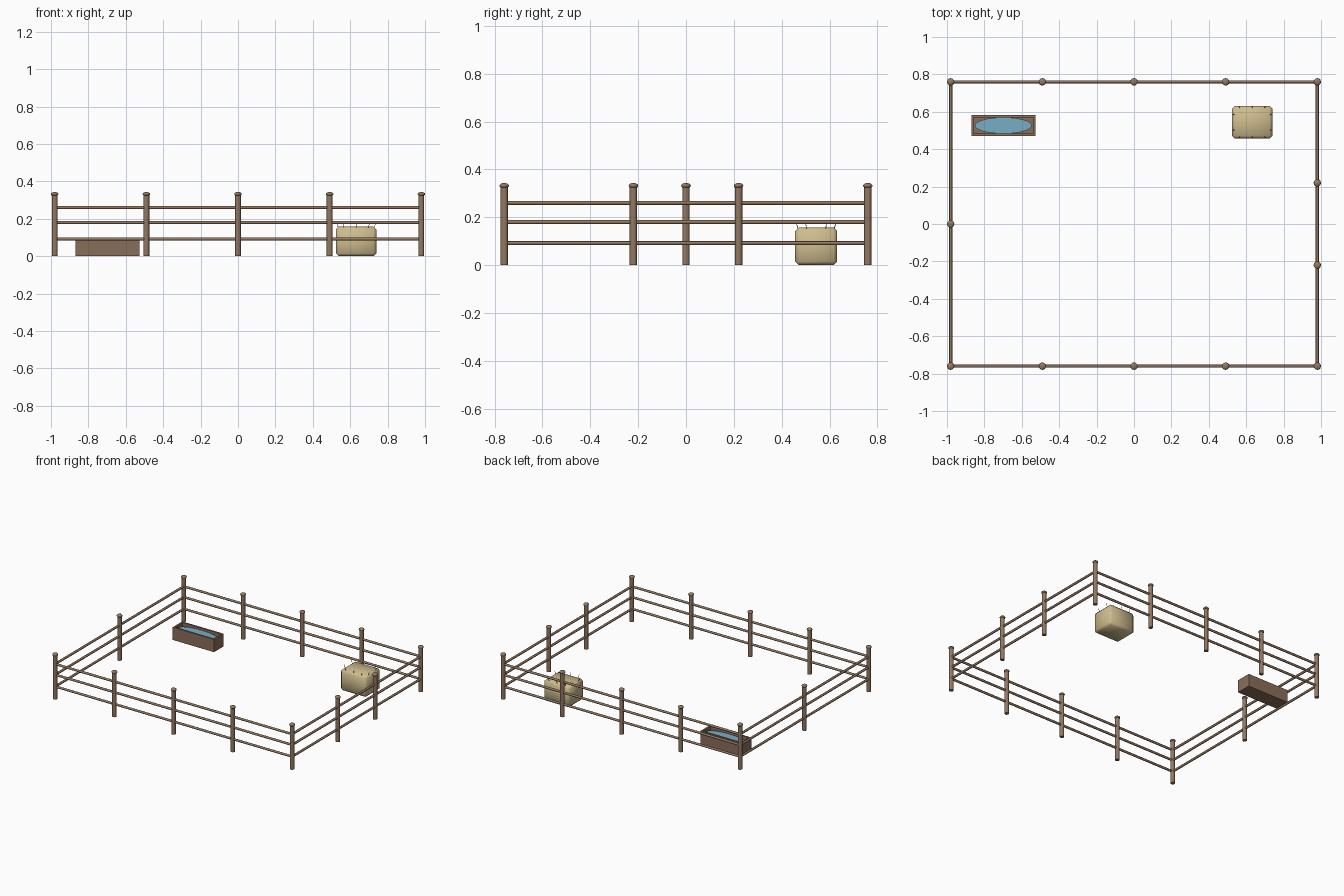
import bpy, bmesh, math
from mathutils import Vector

cube = bpy.data.objects.get("Cube")
if cube:
    bpy.data.objects.remove(cube, do_unlink=True)


def material(name, rgb):
    m = bpy.data.materials.new(name)
    m.use_nodes = True
    m.diffuse_color = (*rgb, 1)
    m.node_tree.nodes["Principled BSDF"].inputs["Base Color"].default_value = (*rgb, 1)
    return m


WOOD = material("fence wood", (0.29, 0.19, 0.12))
PLANK = material("trough wood", (0.25, 0.155, 0.1))
HAY = material("hay", (0.62, 0.51, 0.27))
STRAW = material("dark straw", (0.3, 0.23, 0.1))
WATER = material("water", (0.19, 0.42, 0.56))


def finish(obj, name, mat, angle=40):
    obj.name = name
    obj.data.materials.append(mat)
    bpy.ops.object.shade_smooth_by_angle(angle=math.radians(angle))
    return obj


def rod(name, a, b, radius, mat, sides=12, tip=None):
    """Round bar from a to b, optionally tapering to a tip radius."""
    a, b = Vector(a), Vector(b)
    d = b - a
    bpy.ops.mesh.primitive_cone_add(
        vertices=sides, radius1=radius, radius2=radius if tip is None else tip,
        depth=d.length, location=(a + b) / 2,
        rotation=d.to_track_quat('Z', 'Y').to_euler())
    return finish(bpy.context.object, name, mat, 50)


def box(name, lo, hi, mat, bevel=0, angle=30):
    lo, hi = Vector(lo), Vector(hi)
    bpy.ops.mesh.primitive_cube_add(size=1, location=(lo + hi) / 2)
    obj = bpy.context.object
    obj.scale = hi - lo
    bpy.ops.object.transform_apply(location=False, rotation=False, scale=True)
    if bevel:
        bm = bmesh.new()
        bm.from_mesh(obj.data)
        bmesh.ops.bevel(bm, geom=bm.edges[:], offset=bevel, segments=1,
                        affect='EDGES')
        bm.to_mesh(obj.data)
        bm.free()
    return finish(obj, name, mat, angle)


# Fence posts with rounded caps
HX, HY = 0.98, 0.76
spots = [(x * HX, y) for x in (-1, -0.5, 0, 0.5, 1) for y in (-HY, HY)]
spots += [(HX, -0.22), (HX, 0.22), (-HX, 0)]
for x, y in spots:
    rod("fence_post", (x, y, 0), (x, y, 0.33), 0.0155, WOOD)
    bpy.ops.mesh.primitive_uv_sphere_add(segments=12, ring_count=8, radius=1,
                                         location=(x, y, 0.332))
    bpy.context.object.scale = (0.02, 0.02, 0.0115)
    finish(bpy.context.object, "post_cap", WOOD, 60)

# Three rails on every side
for z in (0.092, 0.18, 0.26):
    for s in (-1, 1):
        rod("long_rail", (-HX, s * HY, z), (HX, s * HY, z), 0.0085, WOOD, 8)
        rod("side_rail", (s * HX, -HY, z), (s * HX, HY, z), 0.0085, WOOD, 8)

# Water trough: floor, four walls and an oval pool
X0, X1, Y0, Y1, TOP, T = -0.87, -0.527, 0.47, 0.583, 0.095, 0.013
box("trough_floor", (X0, Y0, 0), (X1, Y1, 0.015), PLANK)
for y in (Y0, Y1 - T):
    box("trough_long_wall", (X0, y, 0), (X1, y + T, TOP), PLANK)
for x in (X0, X1 - T):
    box("trough_end_wall", (x, Y0, 0), (x + T, Y1, TOP), PLANK)
bpy.ops.mesh.primitive_cylinder_add(
    vertices=32, radius=1, depth=1,
    location=((X0 + X1) / 2, (Y0 + Y1) / 2, 0.075))
bpy.context.object.scale = (0.152, 0.0435, 0.008)
finish(bpy.context.object, "trough_water", WATER)

# Hay bale with softened edges
BX, BY = 0.632, 0.544
W, D = 0.108, 0.088
box("hay_bale", (BX - W, BY - D, 0), (BX + W, BY + D, 0.158), HAY, 0.015, 180)

# Loose straws around the top edge of the bale
stems = [(u, s) for u in (-0.6, 0, 0.6) for s in (-0.85, 0.85)]
stems += [(s, u) for u in (-0.45, 0.45) for s in (-0.88, 0.88)]
for u, v in stems:
    x, y = BX + u * W, BY + v * D
    rod("loose_straw", (x, y, 0.15), (x + u * 0.01, y + v * 0.01, 0.178),
        0.002, STRAW, 5, 0.001)
